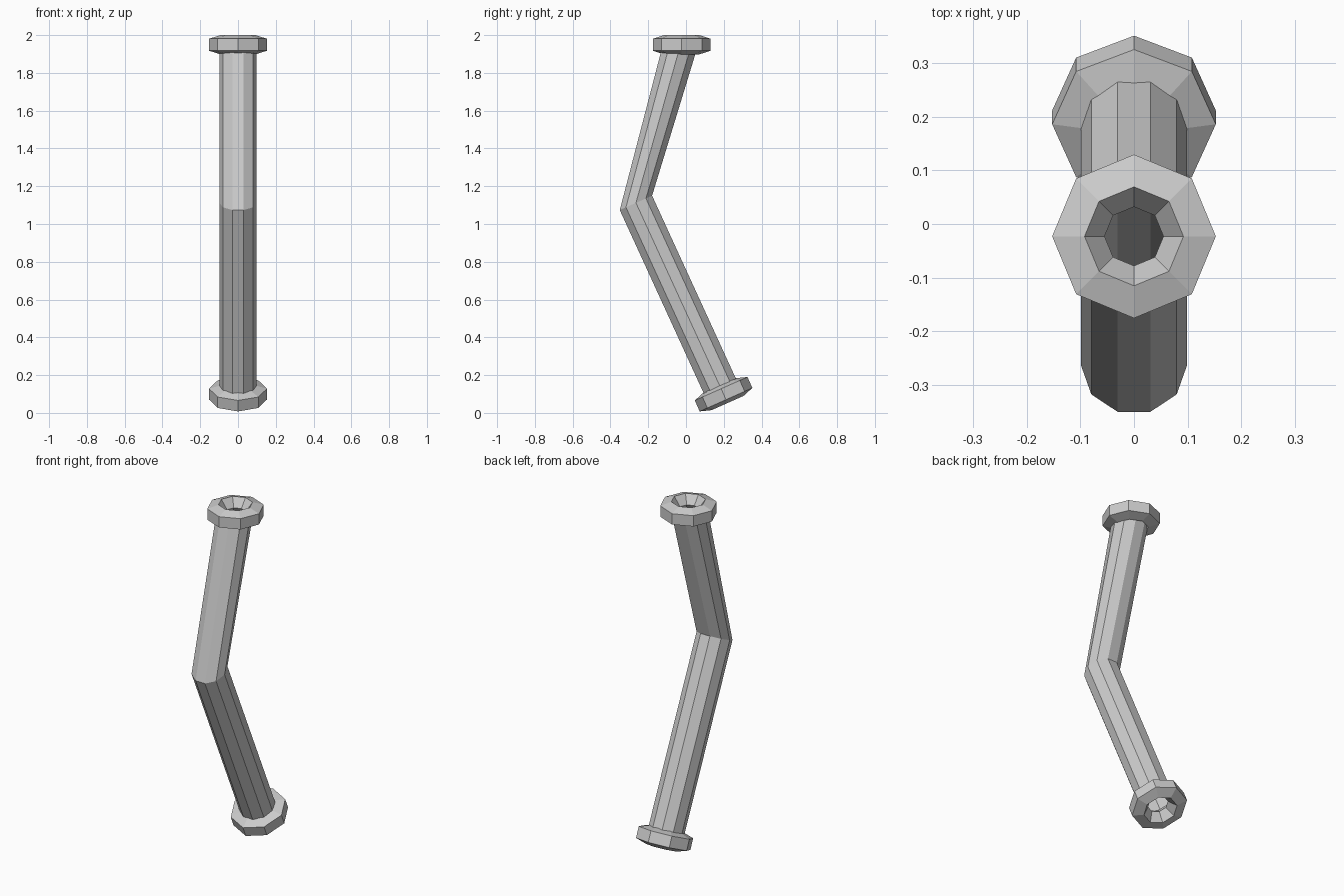
import bpy, bmesh
from math import radians, cos, sin, pi
from mathutils import Matrix, Vector

if "Cube" in bpy.data.objects:
    bpy.data.objects.remove(bpy.data.objects["Cube"])


def make_object(name, bm):
    bmesh.ops.recalc_face_normals(bm, faces=bm.faces)
    mesh = bpy.data.meshes.new(name)
    bm.to_mesh(mesh)
    bm.free()
    obj = bpy.data.objects.new(name, mesh)
    bpy.context.collection.objects.link(obj)
    return obj


def add_ring(bm, centre, tilt, radius, sides):
    m = Matrix.Translation(centre) @ Matrix.Rotation(tilt, 4, 'X')
    return [bm.verts.new(m @ Vector((radius * cos(2 * pi * i / sides),
                                     radius * sin(2 * pi * i / sides), 0)))
            for i in range(sides)]


def bridge(bm, a, b):
    n = len(a)
    for i in range(n):
        j = (i + 1) % n
        bm.faces.new((a[i], a[j], b[j], b[i]))


TILT = radians(24)
BOTTOM = Vector((0, 0.199, 0.099))
BEND = Vector((0, -0.265, 1.112))
TOP = Vector((0, -0.023, 1.949))

# Bent ten-sided pipe, open at both ends
bm = bmesh.new()
rings = [add_ring(bm, BOTTOM, TILT, 0.0985, 10),
         add_ring(bm, BEND, TILT, 0.0985, 10),
         add_ring(bm, TOP + Vector((0, -0.006, 0)), 0, 0.0985, 10)]
for a, b in zip(rings, rings[1:]):
    bridge(bm, a, b)
make_object("bent_pipe", bm)


# Low-poly collars: eight-sided rings with a five-sided cross-section
def collar(name, centre, tilt, major=0.109, minor=0.054):
    bm = bmesh.new()
    axis = Matrix.Rotation(tilt, 3, 'X') @ Vector((0, 0, 1))
    loops = []
    for k in range(5):
        a = radians(36 + 72 * k)
        loops.append(add_ring(bm, centre + axis * minor * sin(a), tilt,
                              major + minor * cos(a), 8))
    for k in range(5):
        bridge(bm, loops[k], loops[(k + 1) % 5])
    make_object(name, bm)


collar("top_collar", TOP, 0)
collar("bottom_collar", BOTTOM, TILT)
